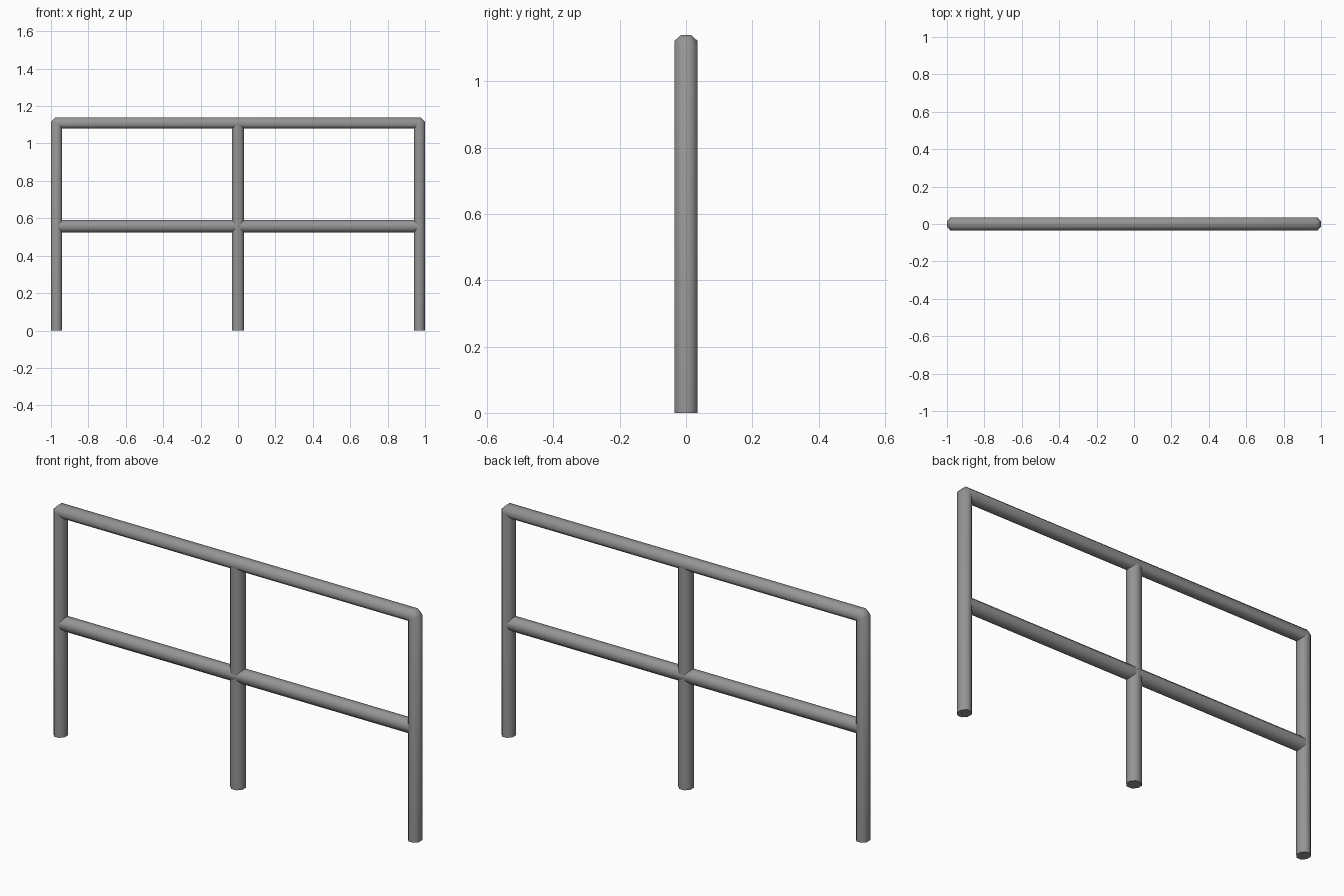
import bpy, bmesh, math
from mathutils import Vector

if "Cube" in bpy.data.objects:
    bpy.data.objects.remove(bpy.data.objects["Cube"])

steel = bpy.data.materials.new("grey steel")
steel.diffuse_color = (0.3, 0.3, 0.3, 1)
steel.use_nodes = True
steel.node_tree.nodes["Principled BSDF"].inputs["Base Color"].default_value = steel.diffuse_color


def pipe(name, path, rx, ry):
    """Eight-sided pipe swept along a path in the XZ plane with mitred bends."""
    pts = [Vector((x, 0, z)) for x, z in path]
    bm = bmesh.new()
    rings = []
    for i, p in enumerate(pts):
        d_in = (p - pts[i - 1]).normalized() if i else (pts[1] - p).normalized()
        d_out = (pts[i + 1] - p).normalized() if i < len(pts) - 1 else d_in
        t = (d_in + d_out).normalized()
        side = Vector((-t.z, 0, t.x)) / t.dot(d_in)
        ring = []
        for k in range(8):
            a = math.radians(22.5 + 45 * k)
            c = 1 / math.cos(math.radians(22.5))
            ring.append(bm.verts.new(p + side * rx * c * math.cos(a)
                                     + Vector((0, ry * c * math.sin(a), 0))))
        rings.append(ring)
    for a, b in zip(rings, rings[1:]):
        for k in range(8):
            bm.faces.new((a[k], a[(k + 1) % 8], b[(k + 1) % 8], b[k]))
    bm.faces.new(rings[0])
    bm.faces.new(rings[-1])
    bmesh.ops.recalc_face_normals(bm, faces=bm.faces)
    me = bpy.data.meshes.new(name)
    bm.to_mesh(me)
    bm.free()
    me.materials.append(steel)
    ob = bpy.data.objects.new(name, me)
    bpy.context.collection.objects.link(ob)
    bpy.ops.object.select_all(action='DESELECT')
    ob.select_set(True)
    bpy.context.view_layer.objects.active = ob
    bpy.ops.object.shade_smooth_by_angle(angle=math.radians(60))


R = 0.033          # pipe half width
X, Z = 0.97, 1.11  # centre lines of end posts and top rail
D = 0.007          # small corner cut

# End posts and top rail are one bent pipe
pipe("outer_frame", [(-X, 0), (-X, Z - D), (-X + D, Z),
                     (X - D, Z), (X, Z - D), (X, 0)], 0.03, R + 0.001)
# Centre post and middle rail
pipe("centre_post", [(0, 0), (0, Z)], R, R)
pipe("middle_rail", [(-X, 0.557), (X, 0.557)], R, R)
